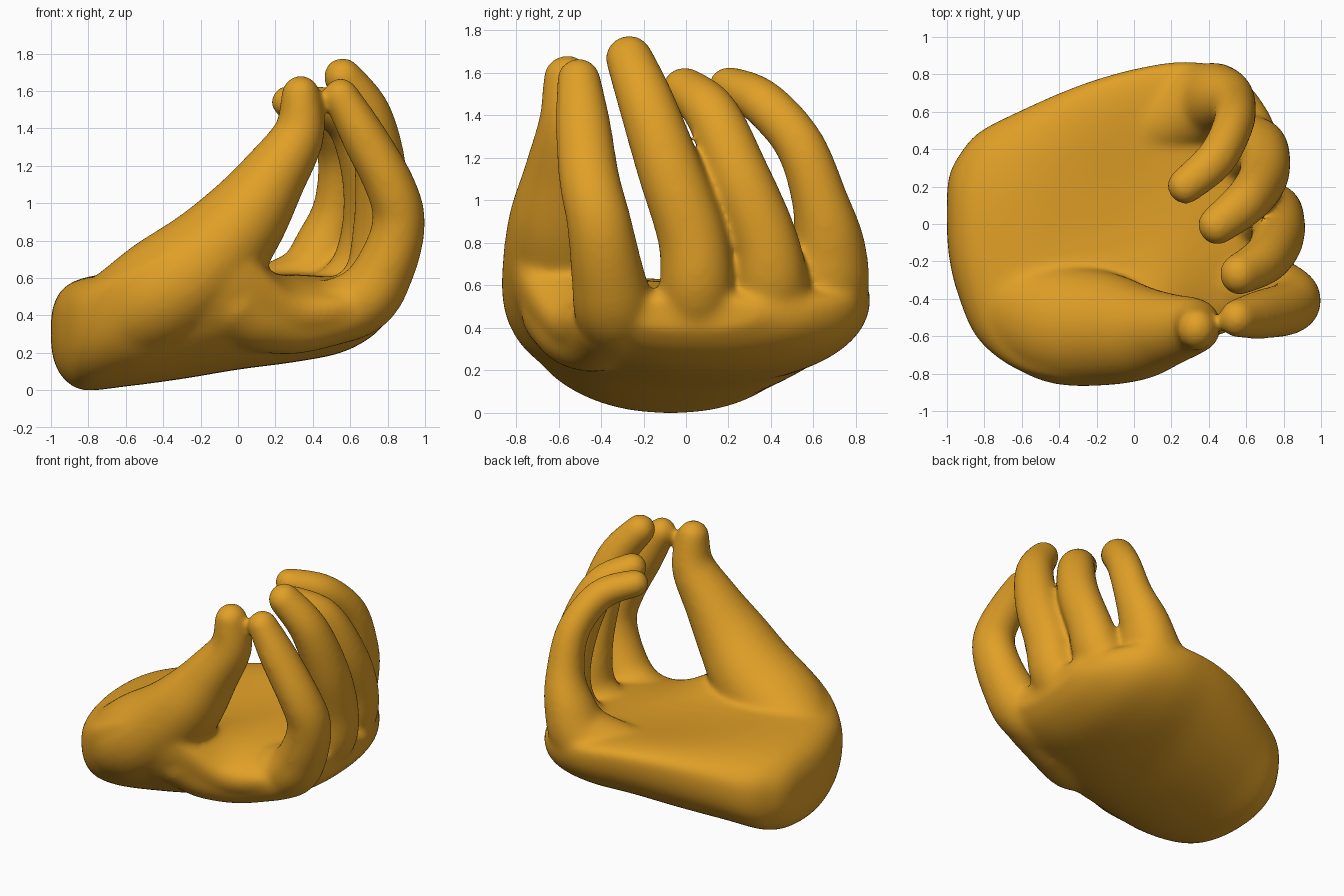
import bpy, bmesh, math
from mathutils import Vector

cube = bpy.data.objects.get("Cube")
if cube:
    bpy.data.objects.remove(cube, do_unlink=True)

skin = bpy.data.materials.new("amber skin")
skin.use_nodes = True
AMBER = (0.75, 0.35, 0.02, 1)
skin.diffuse_color = AMBER
skin.node_tree.nodes["Principled BSDF"].inputs["Base Color"].default_value = AMBER

bm = bmesh.new()


def loft(rings):
    """Closed skin through a list of equal-length point rings."""
    loops = [[bm.verts.new(p) for p in ring] for ring in rings]
    n = len(loops[0])
    for a, b in zip(loops, loops[1:]):
        for i in range(n):
            j = (i + 1) % n
            bm.faces.new((a[i], a[j], b[j], b[i]))
    bm.faces.new(loops[0][::-1])
    bm.faces.new(loops[-1])


def spline(keys, steps=8):
    """Catmull-Rom interpolation of number tuples."""
    pts = [keys[0]] + keys + [keys[-1]]
    out = []
    for k in range(len(keys) - 1):
        a, b, c, d = (Vector(p) for p in pts[k:k + 4])
        for s in range(steps):
            t = s / steps
            out.append(b + (c - a) * t / 2 + (a * 2 - b * 5 + c * 4 - d) * t * t / 2
                       + (b * 3 - a - c * 3 + d) * t ** 3 / 2)
    return out + [Vector(keys[-1])]


def digit(keys, sides=24, widen=1.08):
    """Rounded tapering tube, a little wider than deep; keys are x, y, z, radius."""
    path = spline(keys)
    centres = [p.xyz for p in path]
    radii = [p.w for p in path]
    # Rounded ends
    for end in (0, -1):
        other = 1 if end == 0 else -2
        axis = (centres[end] - centres[other]).normalized()
        c, r = centres[end].copy(), radii[end]
        for k in range(1, 7):
            a = math.radians(14 * k)
            i = 0 if end == 0 else len(centres)
            centres.insert(i, c + axis * r * math.sin(a))
            radii.insert(i, r * math.cos(a))
    rings = []
    for i, c in enumerate(centres):
        t = (centres[min(i + 1, len(centres) - 1)] - centres[max(i - 1, 0)]).normalized()
        u = t.cross(Vector((0, 1, 0))).normalized()
        v = t.cross(u) * widen
        rings.append([c + (u * math.cos(a) + v * math.sin(a)) * radii[i]
                      for a in (math.tau * s / sides for s in range(sides))])
    loft(rings)


def palm_section(p, sides=48):
    """Bowl-shaped section with a dished upper side, lifted on the thumb side."""
    x, y0, y1, low, edge, top, dip, lift = p
    ring = []
    for s in range(sides):
        a = math.tau * s / sides
        c, k = math.cos(a), math.sin(a)
        y = (y0 + y1) / 2 + (y1 - y0) / 2 * math.copysign(abs(c) ** 0.9, c)
        if k > 0:
            z = edge + (top - edge) * k ** 0.7 - dip * k ** 4
        else:
            z = edge - (edge - low) * abs(k) ** 0.9
        if c < 0:
            z += lift * c * c * (1 + min(k, 0))
        ring.append((x, y, z))
    return ring


# Palm: x, right edge, left edge, bottom, edge height, top, dish depth, thumb-side lift
palm = [
    (-1.0, -0.06, 0.18, 0.24, 0.32, 0.39, 0, 0),
    (-0.985, -0.2, 0.27, 0.16, 0.33, 0.46, 0, 0),
    (-0.94, -0.38, 0.36, 0.07, 0.35, 0.54, 0, 0),
    (-0.83, -0.62, 0.49, 0.0, 0.38, 0.61, 0.01, 0.02),
    (-0.6, -0.79, 0.61, 0.02, 0.46, 0.66, 0.03, 0.1),
    (-0.3, -0.84, 0.74, 0.06, 0.54, 0.69, 0.07, 0.18),
    (0.0, -0.82, 0.83, 0.11, 0.57, 0.69, 0.08, 0.15),
    (0.3, -0.66, 0.87, 0.15, 0.55, 0.67, 0.05, -0.1),
    (0.55, -0.56, 0.80, 0.2, 0.52, 0.62, 0.02, -0.08),
    (0.72, -0.47, 0.60, 0.29, 0.48, 0.58, 0, -0.03),
    (0.81, -0.32, 0.36, 0.39, 0.47, 0.54, 0, 0),
]
loft([palm_section(p) for p in spline(palm, 5)])

# Index finger
digit([(0.55, -0.505, 1.575, 0.097), (0.67, -0.485, 1.36, 0.122), (0.81, -0.455, 1.1, 0.134),
       (0.86, -0.41, 0.9, 0.142), (0.79, -0.37, 0.66, 0.16), (0.65, -0.33, 0.47, 0.18),
       (0.35, -0.25, 0.38, 0.17)])
# Middle finger
digit([(0.56, -0.27, 1.675, 0.105), (0.70, -0.19, 1.47, 0.125), (0.765, -0.08, 1.15, 0.142),
       (0.76, 0.03, 0.82, 0.152), (0.71, 0.05, 0.57, 0.165), (0.5, 0.04, 0.4, 0.19),
       (0.1, 0.0, 0.34, 0.21)])
# Ring finger
digit([(0.44, -0.01, 1.53, 0.1), (0.60, 0.12, 1.41, 0.12), (0.69, 0.25, 1.12, 0.134),
       (0.69, 0.37, 0.82, 0.145), (0.62, 0.4, 0.58, 0.17), (0.42, 0.37, 0.43, 0.18),
       (0.1, 0.25, 0.38, 0.19)])
# Little finger
digit([(0.27, 0.2, 1.54, 0.093), (0.44, 0.35, 1.47, 0.105), (0.53, 0.53, 1.27, 0.11),
       (0.53, 0.63, 1.0, 0.125), (0.47, 0.67, 0.78, 0.165), (0.37, 0.64, 0.57, 0.2),
       (0.1, 0.52, 0.47, 0.18)])
# Thumb running down into the fleshy heel of the hand
digit([(0.335, -0.56, 1.58, 0.106), (0.325, -0.545, 1.37, 0.14), (0.18, -0.565, 1.13, 0.185),
       (0.02, -0.58, 0.9, 0.24), (-0.17, -0.56, 0.69, 0.285), (-0.40, -0.53, 0.52, 0.3),
       (-0.6, -0.44, 0.4, 0.27)])
# Low web of flesh between thumb and index finger
digit([(0.0, -0.52, 0.48, 0.24), (0.12, -0.49, 0.4, 0.2), (0.32, -0.42, 0.36, 0.165),
       (0.58, -0.35, 0.43, 0.17)])

bmesh.ops.recalc_face_normals(bm, faces=bm.faces)
mesh = bpy.data.meshes.new("cupped_hand")
bm.to_mesh(mesh)
bm.free()
mesh.materials.append(skin)
hand = bpy.data.objects.new("cupped_hand", mesh)
bpy.context.collection.objects.link(hand)

# Fuse the parts into one soft skin
fuse = hand.modifiers.new("fuse", "REMESH")
fuse.mode = "VOXEL"
fuse.voxel_size = 0.015
fuse.use_smooth_shade = True
soften = hand.modifiers.new("soften", "SMOOTH")
soften.factor = 0.5
soften.iterations = 40
